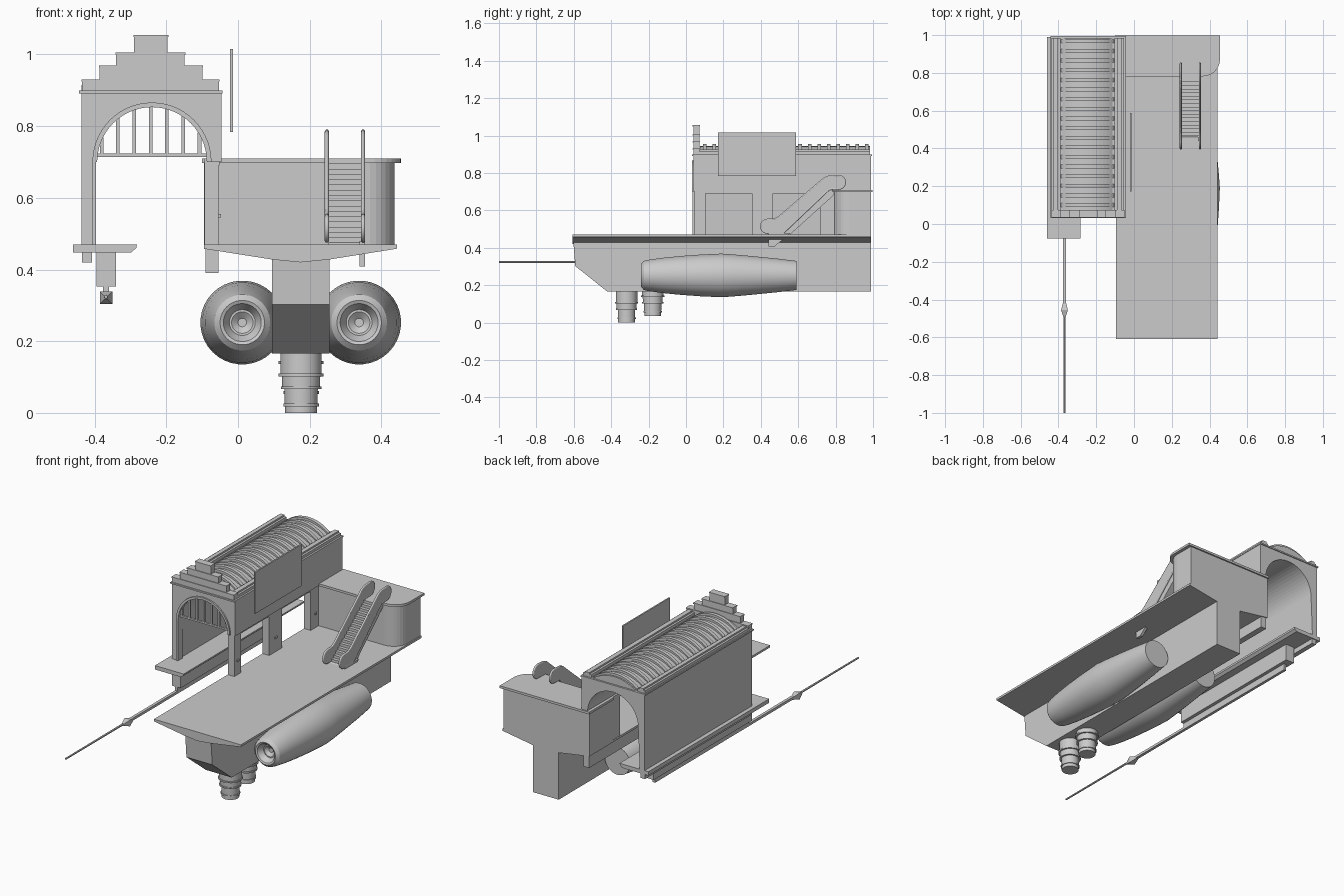
import bpy, bmesh, math
from mathutils import Vector

if "Cube" in bpy.data.objects:
    bpy.data.objects.remove(bpy.data.objects["Cube"])


def finish(name, bm, smooth=False):
    bmesh.ops.recalc_face_normals(bm, faces=bm.faces)
    me = bpy.data.meshes.new(name)
    bm.to_mesh(me)
    bm.free()
    ob = bpy.data.objects.new(name, me)
    bpy.context.collection.objects.link(ob)
    if smooth:
        bpy.context.view_layer.objects.active = ob
        ob.select_set(True)
        bpy.ops.object.shade_smooth_by_angle(angle=math.radians(30))
        ob.select_set(False)
    return ob


def prism(name, pts, axis, a, b, smooth=False):
    """Extrude a 2D outline along an axis from a to b."""
    put = {'x': lambda u, v: (a, u, v), 'y': lambda u, v: (u, a, v), 'z': lambda u, v: (u, v, a)}[axis]
    bm = bmesh.new()
    face = bm.faces.new([bm.verts.new(put(*p)) for p in pts])
    res = bmesh.ops.extrude_face_region(bm, geom=[face], use_keep_orig=True)
    d = Vector([(b - a) * (axis == k) for k in 'xyz'])
    bmesh.ops.translate(bm, vec=d, verts=[v for v in res['geom'] if isinstance(v, bmesh.types.BMVert)])
    return finish(name, bm, smooth)


def box(name, x0, x1, y0, y1, z0, z1):
    return prism(name, [(x0, y0), (x1, y0), (x1, y1), (x0, y1)], 'z', z0, z1)


def lathe(name, prof, centre, axis, n=32, smooth=False):
    """Spin (radius, position) pairs round the y or z axis; centre gives the two other coordinates."""
    bm = bmesh.new()
    rings = []
    for r, t in prof:
        ring = []
        for i in range(n):
            w = 2 * math.pi * (i + 0.5) / n
            u, v = centre[0] + r * math.cos(w), centre[1] + r * math.sin(w)
            ring.append(bm.verts.new((u, t, v) if axis == 'y' else (u, v, t)))
        rings.append(ring)
    for p, q in zip(rings, rings[1:]):
        for i in range(n):
            bm.faces.new((p[i], p[(i + 1) % n], q[(i + 1) % n], q[i]))
    bm.faces.new(rings[0])
    bm.faces.new(rings[-1])
    return finish(name, bm, smooth)


def arc(cx, cy, r, a0, a1, n):
    return [(cx + r * math.cos(math.radians(a0 + (a1 - a0) * i / n)),
             cy + r * math.sin(math.radians(a0 + (a1 - a0) * i / n))) for i in range(n + 1)]


# Deck with sloped underside, and keel hull
prism("deck", [(-0.095, 0.47), (0.443, 0.47), (0.443, 0.458), (0.255, 0.428), (0.175, 0.42),
               (0.095, 0.428), (-0.095, 0.458)], 'y', -0.608, 0.99)
prism("keel", [(-0.603, 0.44), (-0.592, 0.302), (-0.42, 0.165), (0.99, 0.165), (0.99, 0.44)], 'x', 0.095, 0.255)

# Twin side tanks
for side, x in (("left", 0.012), ("right", 0.338)):
    lathe(side + "_tank", [(0.078, 0.59), (0.09, 0.49), (0.103, 0.36), (0.112, 0.26), (0.117, 0.19),
                           (0.112, 0.08), (0.104, -0.03), (0.094, -0.13), (0.084, -0.20), (0.078, -0.225),
                           (0.062, -0.24), (0.053, -0.236), (0.036, -0.205), (0.03, -0.205),
                           (0.012, -0.19)], (x, 0.252), 'y', 36, True)

# Telescopic pipes under the hull
for name, y, z0 in (("front_pipe", -0.318, 0.0), ("rear_pipe", -0.178, 0.035)):
    lathe(name, [(0.058, 0.18), (0.058, z0 + 0.11), (0.063, z0 + 0.11), (0.063, z0 + 0.102),
                 (0.054, z0 + 0.102), (0.053, z0 + 0.074), (0.057, z0 + 0.074), (0.057, z0 + 0.066),
                 (0.047, z0 + 0.066), (0.046, z0 + 0.026), (0.05, z0 + 0.026), (0.05, z0 + 0.018),
                 (0.045, z0 + 0.018), (0.045, z0)], (0.176, y), 'z', 24, True)

# Rear block with rounded corner and cap
def block_outline(x0, x1, y0, y1, r):
    return [(x0, y1), (x0, y0)] + arc(x1 - r, y0 + r, r, -90, 0, 8) + [(x1, y1)]

prism("rear_block", block_outline(-0.095, 0.437, 0.79, 0.99, 0.085), 'z', 0.46, 0.70)
prism("rear_block_cap", block_outline(-0.1, 0.455, 0.782, 0.998, 0.09), 'z', 0.697, 0.71)

# Gallery: solid left wall, barrel vault and upper right wall
CX, CZ = -0.24, 0.70
prism("gallery_vault", [(-0.046, 0.70), (-0.046, 0.893), (-0.437, 0.893), (-0.437, 0.46), (-0.407, 0.46)]
      + arc(CX, CZ, 0.157, 180, 0, 28), 'y', 0.04, 0.99)
box("left_wall_foot", -0.435, -0.408, 0.045, 0.985, 0.42, 0.46)

# Arch trim and fan window bars
prism("arch_trim", arc(CX, CZ, 0.166, 180, 0, 28) + arc(CX, CZ, 0.153, 0, 180, 28), 'y', 0.032, 0.06)
box("left_jamb", -0.407, -0.396, 0.034, 0.075, 0.47, 0.70)
box("window_rail", -0.396, -0.084, 0.045, 0.056, 0.714, 0.723)
for i in range(-3, 4):
    x = CX - 0.004 + i * 0.0455
    top = CZ + math.sqrt(0.156 ** 2 - (x - CX) ** 2)
    box("window_bar", x - 0.005, x + 0.005, 0.045, 0.056, 0.72, top)

# Right wall with doorways standing on the deck
box("right_wall_sill", -0.09, -0.055, 0.045, 0.985, 0.39, 0.47)
box("right_wall_header", -0.094, -0.052, 0.045, 0.985, 0.69, 0.71)
for y0, y1 in ((0.045, 0.103), (0.353, 0.465), (0.72, 0.80)):
    box("right_wall_pillar", -0.094, -0.054, y0, y1, 0.46, 0.70)
    box("pillar_latch", -0.056, -0.048, (y0 + y1) / 2 - 0.008, (y0 + y1) / 2 + 0.008, 0.545, 0.555)

# Cornice, parapets and stepped gable
box("cornice", -0.443, -0.043, 0.033, 0.995, 0.891, 0.899)
for x0, x1 in ((-0.437, -0.39), (-0.103, -0.053)):
    box("side_parapet", x0, x1, 0.06, 0.985, 0.897, 0.915)
    box("parapet_rail", x0 + 0.012, x1 - 0.012, 0.06, 0.985, 0.91, 0.924)
for x0, x1, z0, z1 in ((-0.435, -0.053, 0.897, 0.93), (-0.386, -0.099, 0.93, 0.969),
                       (-0.34, -0.149, 0.969, 1.006), (-0.29, -0.196, 1.006, 1.055)):
    box("gable_step", x0, x1, 0.039, 0.071, z0, z1 - 0.005)
    box("gable_cap", x0 - 0.002, x1 + 0.002, 0.035, 0.075, z1 - 0.006, z1)

# Curved roof light with ribs
def roof_arc(rise, half, base):
    r = (half * half + rise * rise) / (2 * rise)
    a = math.degrees(math.asin(half / r))
    return arc(-0.246, base + rise - r, r, 90 + a, 90 - a, 14)

prism("roof_light", roof_arc(0.046, 0.136, 0.897), 'y', 0.075, 0.985)
for i in range(18):
    y = 0.09 + i * 0.051
    prism("roof_rib", roof_arc(0.059, 0.142, 0.897), 'y', y, y + 0.02)

# Hanging banner plate
box("banner", -0.022, -0.014, 0.172, 0.588, 0.783, 1.015)

# Left platform with lance slung beneath
prism("left_platform", [(-0.46, 0.47), (-0.282, 0.47), (-0.284, 0.46), (-0.298, 0.448), (-0.46, 0.448)],
      'y', -0.078, 0.99)
box("lance_carrier", -0.395, -0.341, -0.02, 0.85, 0.353, 0.45)
box("lance_hanger", -0.376, -0.36, -0.02, 0.81, 0.33, 0.354)
box("lance_shaft", -0.376, -0.36, -0.45, 0.81, 0.317, 0.331)
lathe("lance_head", [(0.009, -0.41), (0.025, -0.455), (0.005, -0.50)], (-0.368, 0.321), 'y', 4)
lathe("lance_tip", [(0.006, -0.49), (0.005, -1.0)], (-0.368, 0.324), 'y', 6)

# Escalator: rounded balustrades, moving handrail lips, steps and truss foot
side = (arc(0.435, 0.515, 0.035, 90, 270, 8) + [(0.52, 0.48), (0.765, 0.713)]
        + arc(0.815, 0.75, 0.035, -90, 90, 8) + [(0.765, 0.782), (0.74, 0.772), (0.50, 0.567), (0.475, 0.552)])
for x in (0.248, 0.349):
    prism("escalator_side", side, 'x', x - 0.0045, x + 0.0045)
    path = [Vector(p) for p in side]
    c = bpy.data.curves.new("escalator_handrail", 'CURVE')
    c.dimensions = '3D'
    c.bevel_depth = 0.006
    c.bevel_resolution = 1
    s = c.splines.new('POLY')
    s.points.add(len(path) - 1)
    for pt, p in zip(s.points, path):
        pt.co = (x, p.x, p.y, 1)
    s.use_cyclic_u = True
    bpy.context.collection.objects.link(bpy.data.objects.new("escalator_handrail", c))
N = 16
steps = [(0.45, 0.465)]
for i in range(N):
    y, z = 0.465 + 0.305 * i / N, 0.475 + 0.235 * (i + 1) / N
    steps += [(y, z - 0.235 / N), (y, z)]
steps += [(0.80, 0.71), (0.80, 0.69), (0.55, 0.465)]
prism("escalator_steps", steps, 'x', 0.252, 0.345)
prism("escalator_truss_foot", [(0.44, 0.48), (0.44, 0.408), (0.475, 0.408), (0.56, 0.48)], 'x', 0.339, 0.355)
